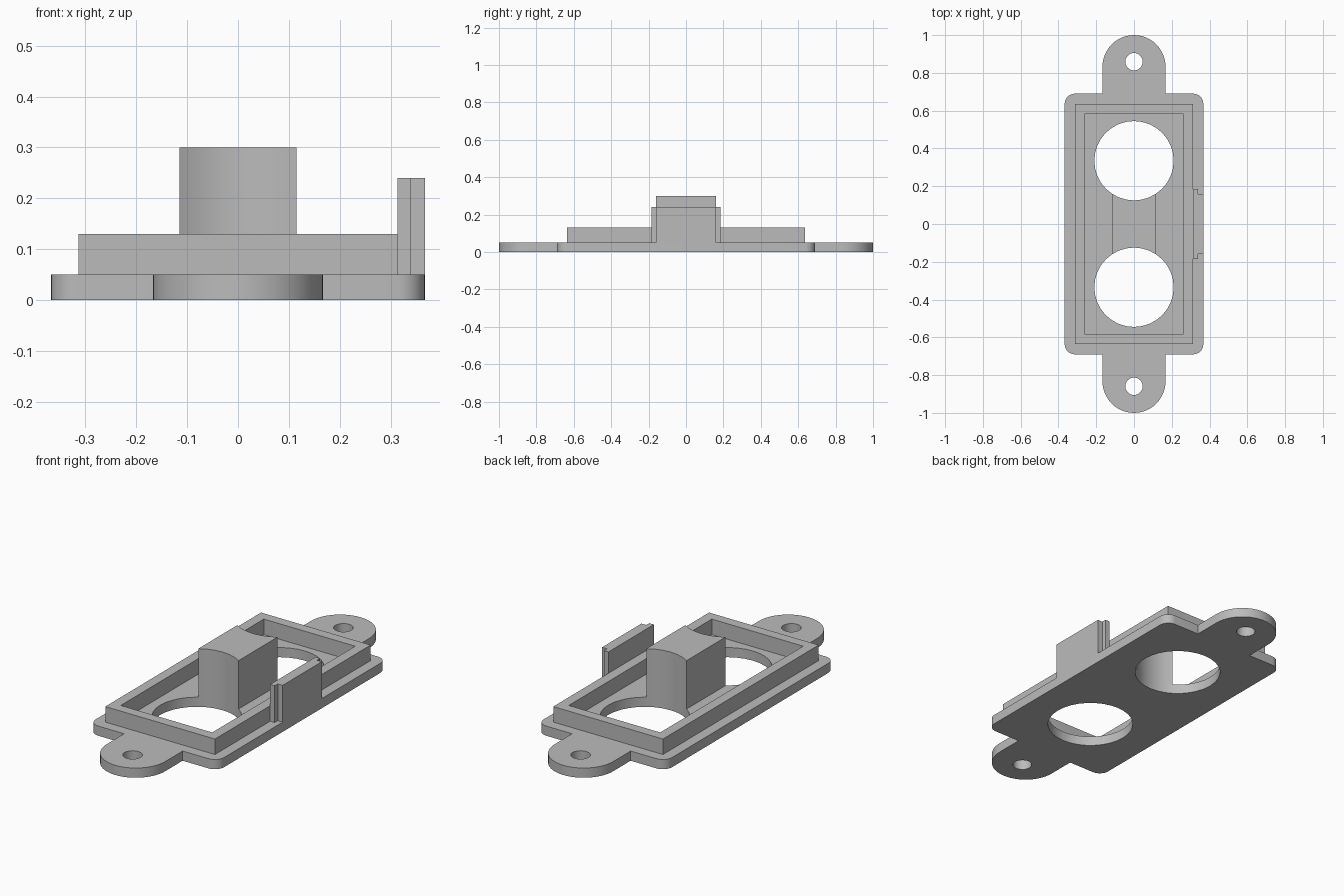
import bpy, bmesh
from math import sin, cos, pi, radians

cube = bpy.data.objects.get("Cube")
if cube:
    bpy.data.objects.remove(cube, do_unlink=True)

grey = bpy.data.materials.new("plain grey")
grey.use_nodes = True
GREY = (0.5, 0.5, 0.5, 1)
grey.diffuse_color = GREY
grey.node_tree.nodes["Principled BSDF"].inputs["Base Color"].default_value = GREY


def arc(cx, cy, r, start, end, steps):
    """Points along an arc, angles in degrees."""
    angles = [radians(start + (end - start) * i / steps) for i in range(steps + 1)]
    return [(cx + r * cos(a), cy + r * sin(a)) for a in angles]


def circle(cx, cy, r, sides=32):
    return arc(cx, cy, r, 0, 360, sides)[:-1]


def rect(x, y):
    return [(-x, -y), (x, -y), (x, y), (-x, y)]


def prism(name, outline, z0, z1):
    """Extrude a counter-clockwise outline from z0 up to z1."""
    bm = bmesh.new()
    base = bm.faces.new([bm.verts.new((x, y, z0)) for x, y in outline])
    top = bmesh.ops.extrude_face_region(bm, geom=[base], use_keep_orig=True)["geom"]
    bmesh.ops.translate(bm, vec=(0, 0, z1 - z0),
                        verts=[v for v in top if isinstance(v, bmesh.types.BMVert)])
    bmesh.ops.recalc_face_normals(bm, faces=bm.faces[:])
    mesh = bpy.data.meshes.new(name)
    bm.to_mesh(mesh)
    bm.free()
    mesh.materials.append(grey)
    obj = bpy.data.objects.new(name, mesh)
    bpy.context.collection.objects.link(obj)
    return obj


def activate(obj):
    bpy.ops.object.select_all(action="DESELECT")
    obj.select_set(True)
    bpy.context.view_layer.objects.active = obj


def cut(obj, outlines):
    """Cut vertical openings through the object."""
    for outline in outlines:
        cutter = prism("cutter", outline, -0.5, 1)
        cutter.hide_render = True
        activate(obj)
        mod = obj.modifiers.new("opening", "BOOLEAN")
        mod.operation = "DIFFERENCE"
        mod.solver = "EXACT"
        mod.object = cutter
        bpy.ops.object.modifier_apply(modifier=mod.name)
        bpy.data.objects.remove(cutter, do_unlink=True)


PLATE_X, PLATE_Y, PLATE_TOP = 0.367, 0.69, 0.05
TAB_R, CORNER_R = 0.167, 0.053
big_holes = [circle(0, s * 0.335, 0.21) for s in (-1, 1)]
screw_holes = [circle(0, s * 0.859, 0.046) for s in (-1, 1)]

# Base plate: rounded corners and a round-ended tab; the second half is turned 180 degrees
cx, cy = PLATE_X - CORNER_R, PLATE_Y - CORNER_R
half = (arc(cx, cy, CORNER_R, 0, 90, 8)
        + [(TAB_R, PLATE_Y)]
        + arc(0, 1 - TAB_R, TAB_R, 0, 180, 24)
        + [(-TAB_R, PLATE_Y)]
        + arc(-cx, cy, CORNER_R, 90, 180, 8))
plate = prism("mounting_plate", half + [(-x, -y) for x, y in half], 0, PLATE_TOP)
cut(plate, big_holes + screw_holes)

# Raised rectangular rim
rim = prism("raised_rim", rect(0.313, 0.635), PLATE_TOP, 0.13)
cut(rim, [rect(0.261, 0.583)])

# Centre block, hollowed on both ends by the large holes
block = prism("centre_block", rect(0.115, 0.2), PLATE_TOP, 0.3)
cut(block, big_holes)

# Side clip with a stepped edge at each end
step = [(0.313, -0.185), (0.339, -0.185), (0.339, -0.16), (PLATE_X, -0.16)]
clip = prism("side_clip", step + [(x, -y) for x, y in reversed(step)], PLATE_TOP, 0.24)

for part in (plate, rim, block, clip):
    activate(part)
    bpy.ops.object.shade_smooth_by_angle(angle=radians(30))
